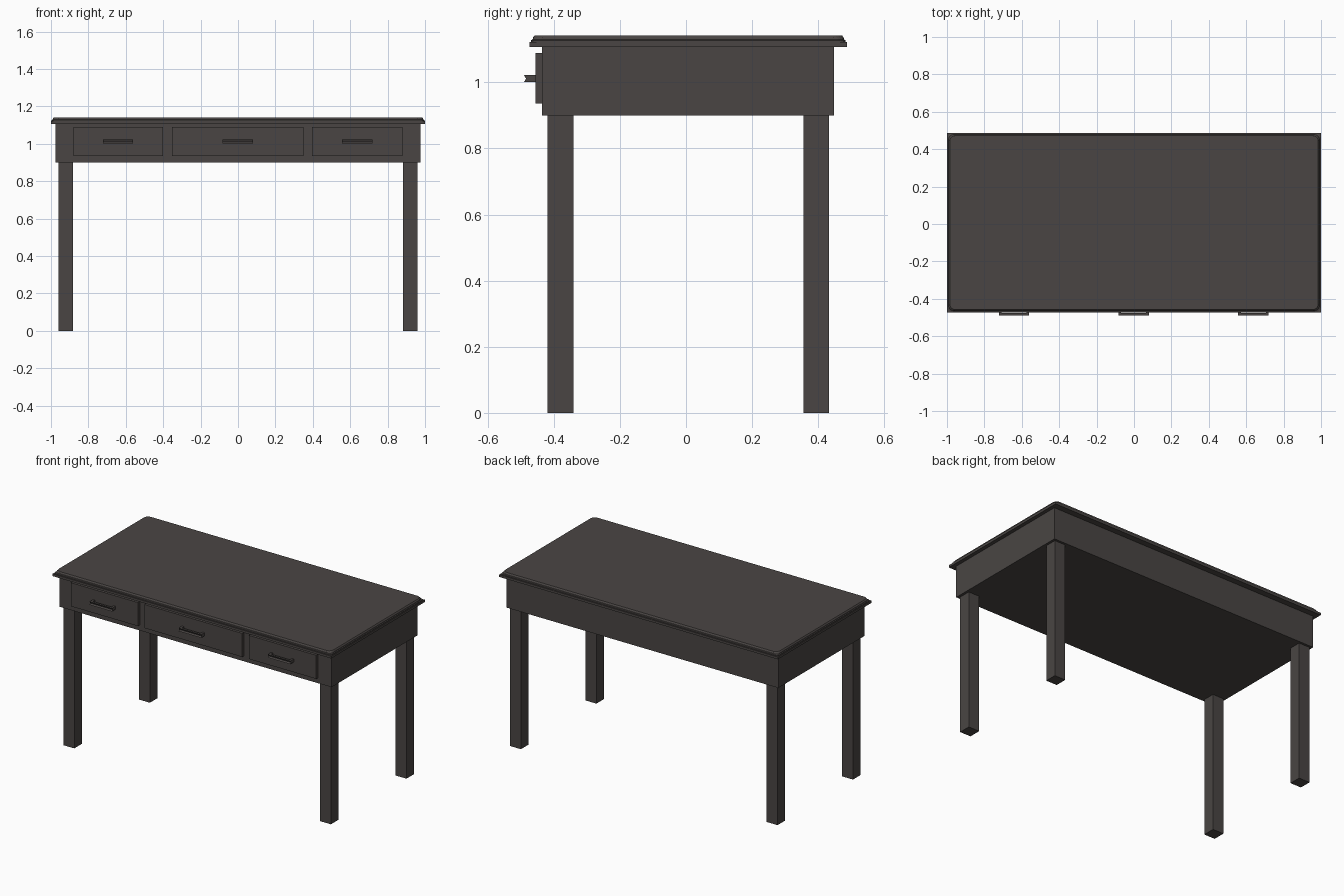
import bpy, bmesh, math

if "Cube" in bpy.data.objects:
    bpy.data.objects.remove(bpy.data.objects["Cube"])

# One dark wood colour for everything
wood = bpy.data.materials.new("dark_wood")
wood.diffuse_color = (0.068, 0.060, 0.057, 1)
wood.use_nodes = True
wood.node_tree.nodes["Principled BSDF"].inputs["Base Color"].default_value = wood.diffuse_color


def finish(name, bm):
    bmesh.ops.recalc_face_normals(bm, faces=bm.faces)
    me = bpy.data.meshes.new(name)
    bm.to_mesh(me)
    bm.free()
    me.materials.append(wood)
    ob = bpy.data.objects.new(name, me)
    bpy.context.collection.objects.link(ob)
    return ob


def add_box(bm, x, y, z):
    v = bmesh.ops.create_cube(bm, size=1)["verts"]
    for p in v:
        p.co = [(a[0] + a[1]) / 2 + c * (a[1] - a[0]) for a, c in zip((x, y, z), p.co)]


def box(name, x, y, z):
    bm = bmesh.new()
    add_box(bm, x, y, z)
    return finish(name, bm)


def rounded_loop(bm, inset, radius, z, n=5):
    hx, y0, y1 = 1.0 - inset, -0.473 + inset, 0.487 - inset
    corners = [(hx, y1, 0), (-hx, y1, 90), (-hx, y0, 180), (hx, y0, 270)]
    out = []
    for x, y, a in corners:
        cx = x - math.copysign(radius, x)
        cy = y - math.copysign(radius, y)
        for i in range(n + 1):
            t = math.radians(a + 90 * i / n)
            out.append(bm.verts.new((cx + radius * math.cos(t), cy + radius * math.sin(t), z)))
    return out


# Table top: square-cornered lower plate, moulded rounded upper plate
box("top_lower_plate", (-1, 1), (-0.473, 0.487), (1.107, 1.122))
bm = bmesh.new()
profile = [(0.004, 0.02, 1.121), (0.004, 0.02, 1.127), (0.009, 0.025, 1.130),
           (0.010, 0.03, 1.136), (0.015, 0.03, 1.142)]
loops = [rounded_loop(bm, *p) for p in profile]
for a, b in zip(loops, loops[1:]):
    for i in range(len(a)):
        j = (i + 1) % len(a)
        bm.faces.new((a[i], a[j], b[j], b[i]))
bm.faces.new(loops[0])
bm.faces.new(loops[-1])
finish("top_upper_plate", bm)

# Apron body, closed underneath
box("apron", (-0.976, 0.976), (-0.435, 0.448), (0.90, 1.108))

# Legs
for side, s in (("left", -1), ("right", 1)):
    xs = sorted((s * 0.882, s * 0.96))
    box("front_leg_" + side, xs, (-0.419, -0.341), (0, 0.901))
    box("back_leg_" + side, xs, (0.356, 0.433), (0, 0.901))

# Drawers with pull handles
for name, x0, x1, hx in (("left", -0.88, -0.40, -0.642), ("middle", -0.353, 0.349, -0.002),
                         ("right", 0.396, 0.88, 0.638)):
    box("drawer_" + name, (x0, x1), (-0.455, -0.434), (0.936, 1.089))
    bm = bmesh.new()
    # grip bar with a grooved front
    section = [(-0.476, 1.001), (-0.49, 1.001), (-0.484, 1.011), (-0.49, 1.022), (-0.476, 1.022)]
    ends = [[bm.verts.new((hx + d, y, z)) for y, z in section] for d in (-0.081, 0.081)]
    for i in range(5):
        j = (i + 1) % 5
        bm.faces.new((ends[0][i], ends[0][j], ends[1][j], ends[1][i]))
    for e in ends:
        bm.faces.new(e)
    # posts
    for d in (-0.074, 0.074):
        add_box(bm, (hx + d - 0.007, hx + d + 0.007), (-0.477, -0.454), (1.001, 1.022))
    finish("handle_" + name, bm)
